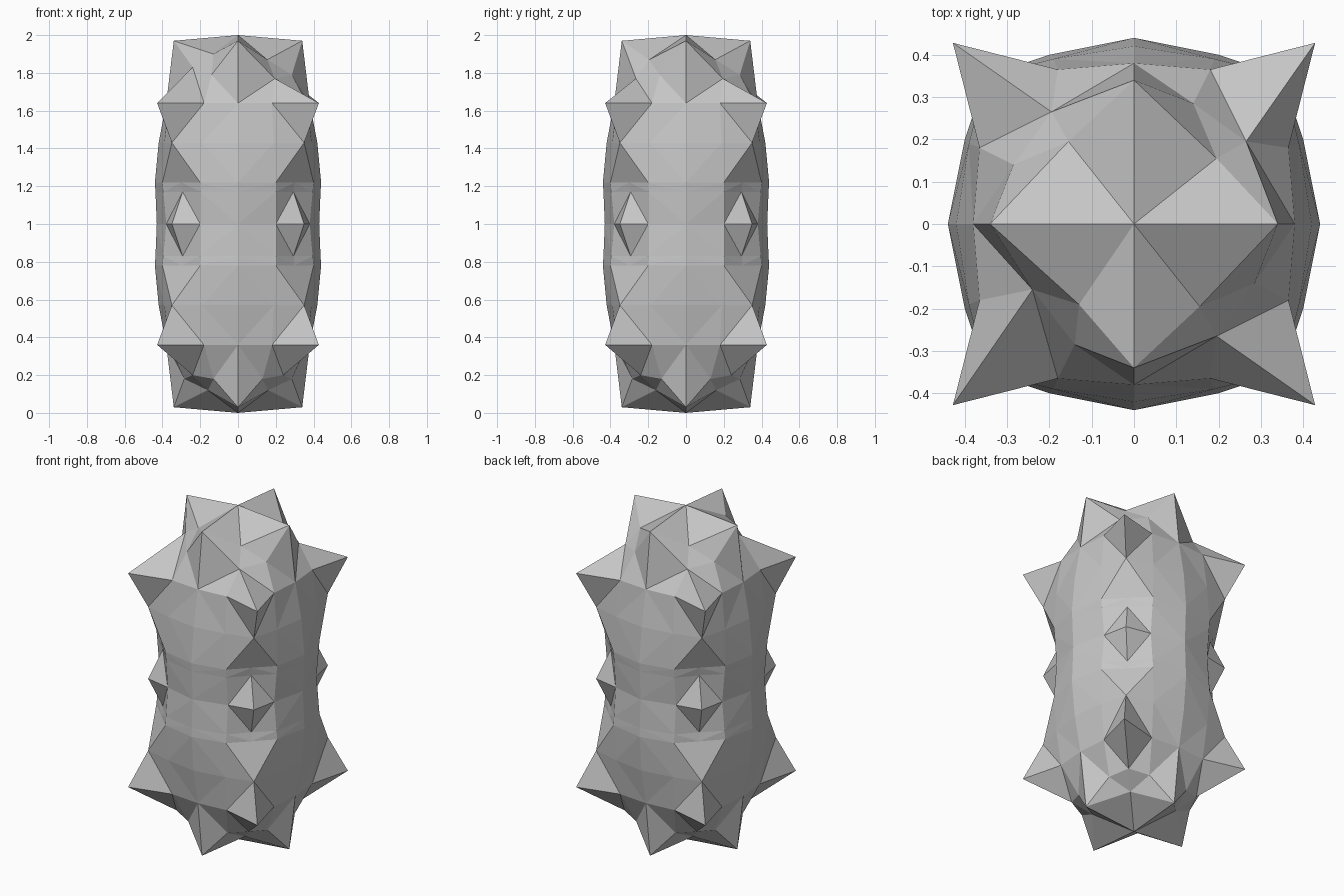
import bpy, bmesh
from mathutils import Vector, Matrix
from math import radians

cube = bpy.data.objects.get("Cube")
if cube:
    bpy.data.objects.remove(cube, do_unlink=True)

mat = bpy.data.materials.new("pale_stone")
mat.use_nodes = True
colour = (0.56, 0.56, 0.56, 1)
mat.diffuse_color = colour
mat.node_tree.nodes["Principled BSDF"].inputs["Base Color"].default_value = colour

# Half-body rings: height above the middle, axis reach, side reach, side offset, corner
RINGS = [(0.64, 0.38, 0.365, 0.18, 0.428), (0.43, 0.42, 0.39, 0.19, 0.35),
         (0.22, 0.44, 0.40, 0.20, 0.30), (0.17, 0.437, 0.395, 0.20, 0.293),
         (0.0, 0.43, 0.38, 0.20, 0.35)]

# Crown points inside the corner spikes, by name
TOP = {"O": (0, 0, 1), "T1": (0.34, 0, 0.97), "T2": (0, 0.34, 0.97),
       "V": (0.195, 0.155, 0.87), "W": (0.265, 0.195, 0.77), "R": (0.14, 0.285, 0.79)}
TOP_FACES = "O T1 V,O V T2,T1 W V,T1 B1 W,B1 S1 W,S1 C W,V W R,V R T2,R B2 T2,C S2 W,W S2 R,S2 B2 R"
ODD = {"V": (0.19, 0.13, 0.9), "W": (0.24, 0.155, 0.83)}   # one uneven corner of the crown
ODD["V"] = (0.13, 0.19, 0.9)
BASE = {"O": (0, 0, 1), "T1": (0.34, 0, 0.97), "T2": (0, 0.34, 0.97), "V": (0.16, 0.16, 0.88),
        "W": (0.24, 0.24, 0.8), "R": (0.13, 0.285, 0.82), "Q": (0.285, 0.13, 0.82)}
BASE_FACES = ("O T1 V,O V T2,T1 Q V,T2 V R,V Q W,V W R,T1 B1 Q,T2 R B2,"
              "B1 S1 Q,B2 R S2,S1 W Q,S2 R W,S1 C W,S2 W C")

bm = bmesh.new()


def place(points, quarter, up):
    """Turn points into a quarter and onto the upper or lower half."""
    turn = Matrix.Rotation(radians(90 * quarter), 3, 'Z')
    verts = []
    for p in points:
        q = turn @ Vector(p)
        q.z = 1 + up * q.z
        verts.append(bm.verts.new(q))
    return verts


def ring_points(ring):
    z, b, s, o, c = ring
    return [(b, 0, z), (s, o, z), (c, c, z), (o, s, z), (0, b, z)]


for up in (1, -1):
    for quarter in range(4):
        rows = [place(ring_points(r), quarter, up) for r in RINGS]
        # Faceted body wall
        for i, (a, b) in enumerate(zip(rows, rows[1:])):
            for j in range(4):
                toward_corner = j in (0, 1)
                split_first = toward_corner if i == 0 else not toward_corner
                if split_first:
                    tris = ((a[j], b[j], b[j + 1]), (a[j], b[j + 1], a[j + 1]))
                else:
                    tris = ((a[j], b[j], a[j + 1]), (b[j], b[j + 1], a[j + 1]))
                for t in tris:
                    bm.faces.new(t)
        # Spiked crown or foot
        points = dict(TOP if up > 0 else BASE)
        if up > 0 and quarter == 2:
            points.update(ODD)
        named = dict(zip(points, place(points.values(), quarter, up)))
        named.update(zip(("B1", "S1", "C", "S2", "B2"), rows[0]))
        for face in (TOP_FACES if up > 0 else BASE_FACES).split(","):
            bm.faces.new([named[n] for n in face.split()])

bmesh.ops.remove_doubles(bm, verts=bm.verts, dist=0.0005)
bmesh.ops.recalc_face_normals(bm, faces=bm.faces)
mesh = bpy.data.meshes.new("spiked_crystal")
bm.to_mesh(mesh)
bm.free()
mesh.materials.append(mat)
body = bpy.data.objects.new("spiked_crystal", mesh)
bpy.context.collection.objects.link(body)
